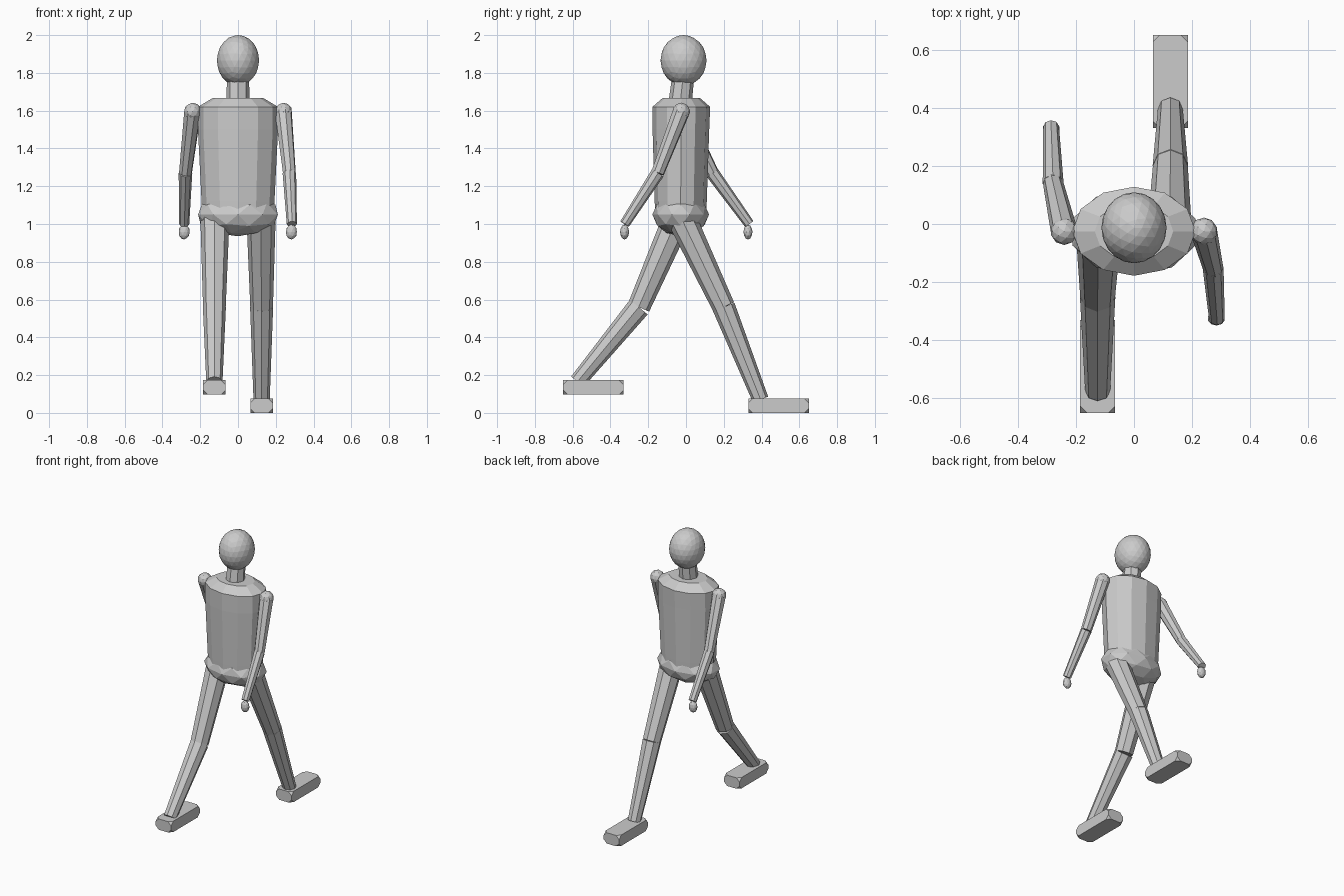
import bpy, bmesh, math
from mathutils import Vector, Matrix

if "Cube" in bpy.data.objects:
    bpy.data.objects.remove(bpy.data.objects["Cube"])


def finish(name, bm):
    bmesh.ops.recalc_face_normals(bm, faces=bm.faces)
    me = bpy.data.meshes.new(name)
    bm.to_mesh(me)
    bm.free()
    ob = bpy.data.objects.new(name, me)
    bpy.context.collection.objects.link(ob)
    return ob


def ball(name, center, radii, sub):
    bm = bmesh.new()
    m = Matrix.Translation(center) @ Matrix.Diagonal((*radii, 1))
    bmesh.ops.create_icosphere(bm, subdivisions=sub, radius=1, matrix=m)
    return finish(name, bm)


def limb(name, a, b, r1, r2, sides=8):
    a, b = Vector(a), Vector(b)
    d = b - a
    m = Matrix.Translation((a + b) / 2) @ d.to_track_quat('Z', 'Y').to_matrix().to_4x4()
    bm = bmesh.new()
    bmesh.ops.create_cone(bm, cap_ends=True, segments=sides, radius1=r1, radius2=r2,
                          depth=d.length, matrix=m)
    return finish(name, bm)


def loft(name, rings, sides=12):
    # rings: (z, centre y, x radius, y radius)
    bm = bmesh.new()
    loops = []
    for z, cy, rx, ry in rings:
        loops.append([bm.verts.new((rx * math.cos(t), cy + ry * math.sin(t), z))
                      for t in (2 * math.pi * i / sides for i in range(sides))])
    for lo, hi in zip(loops, loops[1:]):
        for i in range(sides):
            j = (i + 1) % sides
            bm.faces.new((lo[i], lo[j], hi[j], hi[i]))
    bm.faces.new(loops[0])
    bm.faces.new(loops[-1])
    return finish(name, bm)


def foot(name, center):
    # box with its corners cut off
    bm = bmesh.new()
    m = Matrix.Translation(center) @ Matrix.Diagonal((0.12, 0.32, 0.076, 1))
    bmesh.ops.create_cube(bm, size=1, matrix=m)
    bmesh.ops.bevel(bm, geom=bm.verts[:], offset=0.024, segments=1, affect='VERTICES')
    return finish(name, bm)


# Trunk and head
loft("torso", [(1.03, -0.028, 0.188, 0.134), (1.12, -0.028, 0.193, 0.138),
               (1.5, -0.027, 0.212, 0.15), (1.62, -0.025, 0.212, 0.153),
               (1.666, -0.025, 0.135, 0.1)])
ball("pelvis", (0, -0.028, 1.05), (0.222, 0.15, 0.115), 2)
limb("neck", (0, -0.031, 1.64), (0, -0.015, 1.78), 0.062, 0.058)
ball("head", (0, -0.013, 1.866), (0.112, 0.122, 0.134), 3)

# Arms: side, elbow, wrist, hand
arms = {
    "left": (-1, (-0.278, 0.14, 1.27), (-0.285, 0.335, 1.0), (-0.285, 0.328, 0.958)),
    "right": (1, (0.272, -0.15, 1.27), (0.285, -0.325, 1.0), (0.283, -0.325, 0.958)),
}
for side, (s, elbow, wrist, hand) in arms.items():
    shoulder = (s * 0.24, -0.025, 1.595)
    ball(side + "_shoulder", shoulder, (0.047, 0.047, 0.047), 2)
    limb(side + "_upper_arm", shoulder, elbow, 0.046, 0.035)
    limb(side + "_forearm", elbow, wrist, 0.036, 0.027)
    ball(side + "_hand", hand, (0.03, 0.024, 0.04), 2)

# Legs: side, knee, ankle, foot centre
legs = {
    "left": (-1, (-0.125, -0.25, 0.56), (-0.125, -0.575, 0.165), (-0.125, -0.49, 0.135)),
    "right": (1, (0.125, 0.20, 0.56), (0.125, 0.395, 0.07), (0.125, 0.49, 0.038)),
}
for side, (s, knee, ankle, sole) in legs.items():
    limb(side + "_thigh", (s * 0.122, -0.035, 1.055), knee, 0.078, 0.06)
    limb(side + "_shin", knee, ankle, 0.061, 0.043)
    foot(side + "_foot", sole)
